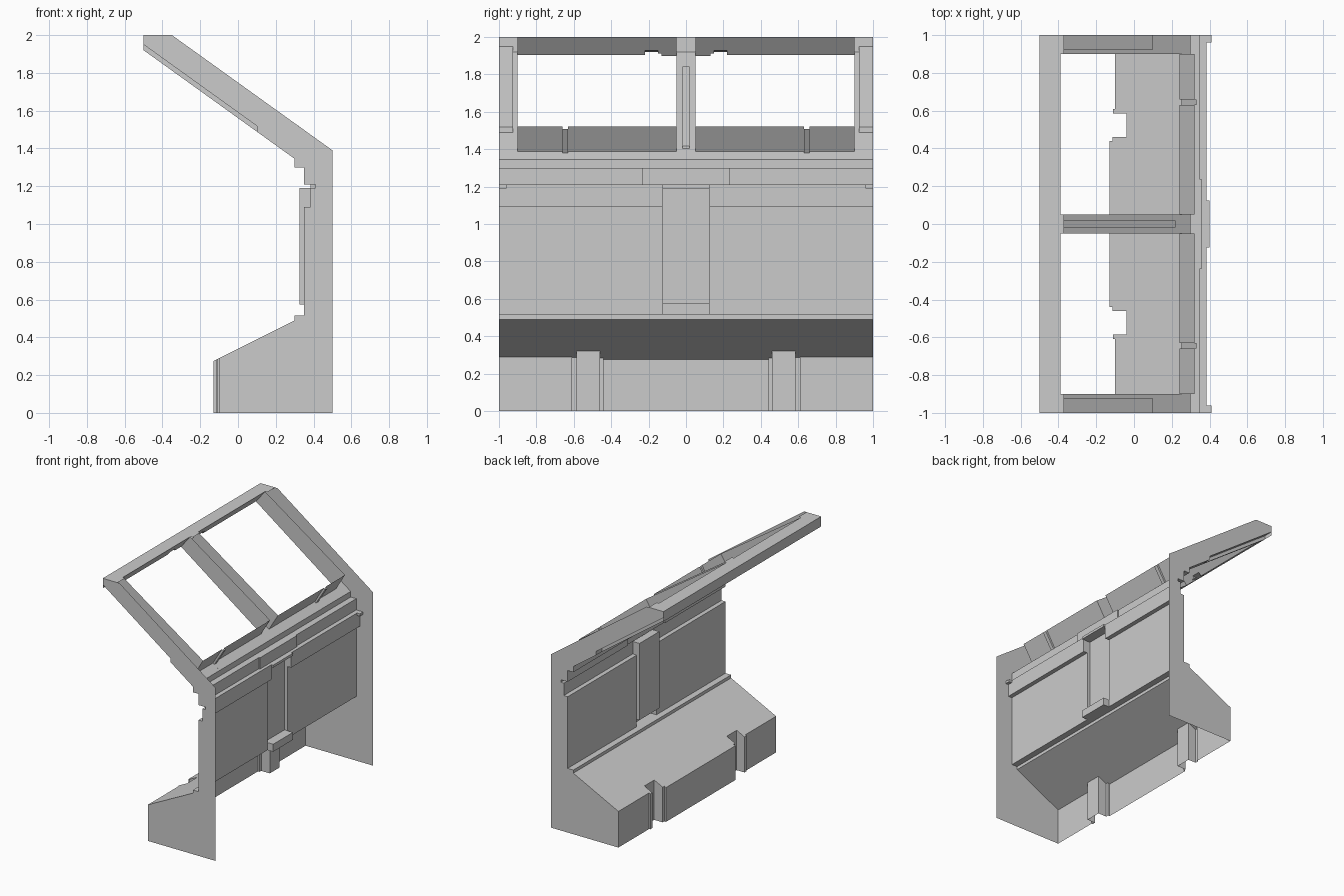
import bpy, bmesh
from mathutils import Vector

if "Cube" in bpy.data.objects:
    bpy.data.objects.remove(bpy.data.objects["Cube"])


def finish(name, bm):
    """Weld the half model, mirror it across y = 0 and link it."""
    bmesh.ops.remove_doubles(bm, verts=bm.verts, dist=0.0005)
    bmesh.ops.recalc_face_normals(bm, faces=bm.faces)
    me = bpy.data.meshes.new(name)
    bm.to_mesh(me)
    bm.free()
    ob = bpy.data.objects.new(name, me)
    bpy.context.collection.objects.link(ob)
    mod = ob.modifiers.new("mirror", 'MIRROR')
    mod.use_axis = (False, True, False)
    return ob


def face(bm, pts):
    """Add a face, dropping repeated points and empty faces."""
    clean = []
    for p in map(Vector, pts):
        if all((p - q).length > 1e-4 for q in clean):
            clean.append(p)
    if len(clean) < 3:
        return
    f = bm.faces.new([bm.verts.new(p) for p in clean])
    f.normal_update()
    if f.calc_area() < 1e-6:
        bmesh.ops.delete(bm, geom=[f], context='FACES')


def sheet(name, sections):
    """Extrude (y0, y1, profile) sections along y, with step walls between."""
    bm = bmesh.new()
    for i, (y0, y1, prof) in enumerate(sections):
        for (xa, za), (xb, zb) in zip(prof, prof[1:]):
            face(bm, [(xa, y0, za), (xb, y0, zb), (xb, y1, zb), (xa, y1, za)])
        if i + 1 < len(sections):
            nxt = sections[i + 1][2]
            for a, b, c, d in zip(prof, prof[1:], nxt[1:], nxt):
                face(bm, [(p[0], y1, p[1]) for p in (a, b, c, d)])
    return finish(name, bm)


def plate(name, ys, outline):
    """Flat plates in the xz plane at the given y positions."""
    bm = bmesh.new()
    for y in ys:
        face(bm, [(x, y, z) for x, z in outline])
    return finish(name, bm)


def under(x):
    """Height of the canopy underside."""
    return 1.345 + (0.3 - x) * 0.719


# Bench with two recesses in its front
def bench(x):
    return [(x, 0), (x, 0.49 - (0.3 - x) * 0.5), (0.3, 0.49), (0.3, 0.515), (0.35, 0.515)]


sheet("bench", [(0, .44, bench(-.13)), (.44, .46, bench(-.115)), (.46, .585, bench(-.04)),
                (.585, .61, bench(-.11)), (.61, 1, bench(-.1))])


# Back wall: central column and foot, bracket, plain panel, slotted end
def wall(foot, col, rail, slot, upper):
    return [(.35, .515), (foot, .515), (foot, .575), (col, .575), (col, 1.09), (rail, 1.09),
            (rail, 1.19), (slot, 1.19), (slot, 1.21), (upper, 1.21), (upper, 1.30),
            (.3, 1.30), (.3, 1.345)]


sheet("back_wall", [(0, .125, wall(.40, .325, .325, .40, .36)),
                    (.125, .235, wall(.35, .35, .385, .385, .36)),
                    (.235, .96, wall(.35, .35, .385, .385, .35)),
                    (.96, 1, wall(.35, .35, .385, .41, .35))])


# Canopy beams: open troughs with shallow recesses underneath
def beam(x0, x1, depth):
    return [(-.37, 2), (-.5, 2), (-.5, under(-.5)), (x0, under(x0)), (x0, under(x0) + depth),
            (x1, under(x1) + depth), (x1, under(x1)), (.3, 1.345)]


sheet("middle_beam", [(0, .018, beam(-.37, .22, .015)), (.018, .05, beam(-.37, .22, 0))])
sheet("side_beam", [(.9, .925, beam(-.5, .1, 0)), (.925, 1, beam(-.5, .1, .03))])
plate("beam_walls", (.05, .9), [(-.47, under(-.47)), (-.39, 2), (.32, 1.52), (.24, under(.24))])


# Upper window rail with a notch under its edge
def top_rail(x, z):
    return [(-.5, under(-.5)), (-.5, 2), (-.39, 2), (x, z), (-.5, under(-.5))]


sheet("window_top_rail", [(.05, .13, top_rail(-.47, 1.899)), (.13, .15, top_rail(-.46, 1.912)),
                          (.15, .22, top_rail(-.447, 1.928)), (.22, .9, top_rail(-.467, 1.903))])


# Lower window sill with a small clip
def sill(d):
    return [(.32 + d, 1.52 - d), (.24 + d, under(.24) - .7 * d), (.3, 1.345)]


sheet("window_sill", [(.05, .63, sill(0)), (.63, .66, sill(.012)), (.66, .9, sill(0))])

# End plates closing both sides
plate("end_plate", (1,), [
    (-.35, 2), (.5, 1.39), (.5, 0), (-.1, 0), (-.1, .29), (.3, .49), (.3, .515), (.35, .515),
    (.35, 1.09), (.385, 1.09), (.385, 1.19), (.41, 1.19), (.41, 1.21), (.35, 1.21), (.35, 1.30),
    (.3, 1.30), (.3, 1.345), (.1, under(.1)), (.1, under(.1) + .03), (-.5, 1.95), (-.5, 2)])
